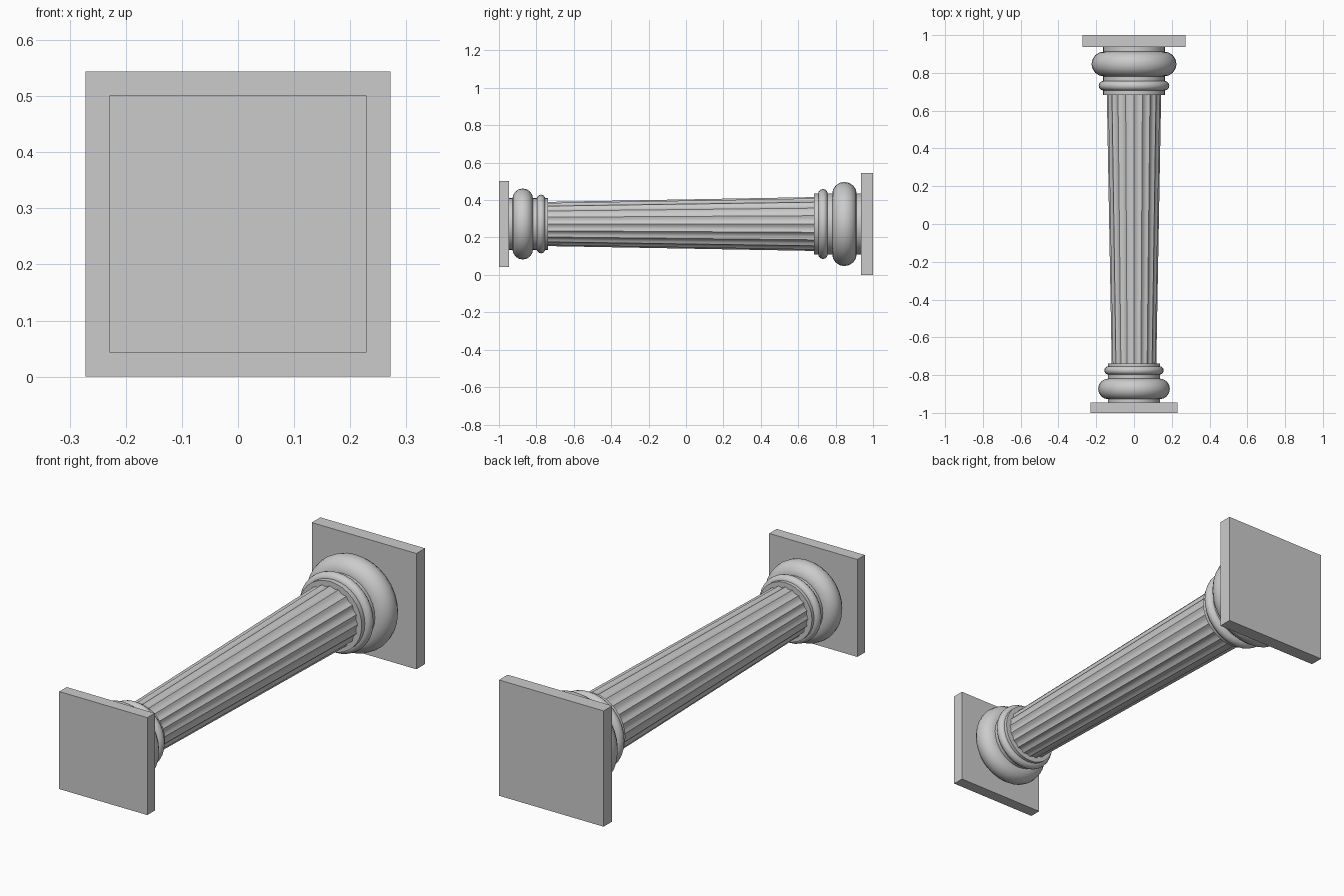
import bpy
import bmesh
from math import pi, sin, cos, radians
from mathutils import Matrix, Vector

if "Cube" in bpy.data.objects:
    bpy.data.objects.remove(bpy.data.objects["Cube"], do_unlink=True)

AXIS_Z = 0.272
SEGMENTS = 32
FLUTES = 20
FLUTE_STEPS = 6

stone = bpy.data.materials.new("grey stone")
stone.use_nodes = True
colour = (0.6, 0.6, 0.6, 1)
stone.diffuse_color = colour
stone.node_tree.nodes["Principled BSDF"].inputs["Base Color"].default_value = colour


def finish(bm, name, smooth=True):
    bmesh.ops.recalc_face_normals(bm, faces=bm.faces)
    mesh = bpy.data.meshes.new(name)
    bm.to_mesh(mesh)
    bm.free()
    mesh.materials.append(stone)
    obj = bpy.data.objects.new(name, mesh)
    bpy.context.collection.objects.link(obj)
    if smooth:
        bpy.ops.object.select_all(action="DESELECT")
        obj.select_set(True)
        bpy.context.view_layer.objects.active = obj
        bpy.ops.object.shade_smooth_by_angle(angle=radians(35))
    return obj


def ring_point(radius, angle, y):
    return Vector((radius * cos(angle), y, AXIS_Z + radius * sin(angle)))


def slab(name, y0, y1, half):
    bm = bmesh.new()
    place = Matrix.Translation((0, (y0 + y1) / 2, AXIS_Z))
    size = Matrix.Diagonal((2 * half, y1 - y0, 2 * half, 1))
    bmesh.ops.create_cube(bm, size=1, matrix=place @ size)
    finish(bm, name, smooth=False)


def loft(name, rings, closed=False):
    """Skin equal-length rings; cap the ends unless the loft closes on itself."""
    bm = bmesh.new()
    loops = [[bm.verts.new(p) for p in ring] for ring in rings]
    count = len(loops[0])
    pairs = list(zip(loops, loops[1:]))
    if closed:
        pairs.append((loops[-1], loops[0]))
    else:
        bm.faces.new(loops[0])
        bm.faces.new(loops[-1])
    for a, b in pairs:
        for i in range(count):
            j = (i + 1) % count
            bm.faces.new((a[i], a[j], b[j], b[i]))
    finish(bm, name)


def circle(radius, y):
    return [ring_point(radius, 2 * pi * i / SEGMENTS, y) for i in range(SEGMENTS)]


def collar(name, y0, y1, radius):
    loft(name, [circle(radius, y0), circle(radius, y1)])


def torus(name, y, outer, thickness):
    steps = [2 * pi * k / 16 for k in range(16)]
    loft(name, [circle(outer - thickness + thickness * cos(t), y + thickness * sin(t))
                for t in steps], closed=True)


def fluted_ring(radius, y):
    # Concave scallops between sharp ridges
    points = []
    for i in range(FLUTES * FLUTE_STEPS):
        t = (i % FLUTE_STEPS) / FLUTE_STEPS
        depth = 0.055 * sin(pi * t)
        points.append(ring_point(radius * (1 - depth), 2 * pi * i / (FLUTES * FLUTE_STEPS), y))
    return points


# Square end slabs
slab("capital_slab", -1, -0.945, 0.229)
slab("base_slab", 0.936, 1, 0.272)

# Narrow end mouldings
collar("capital_collar", -0.946, -0.738, 0.138)
torus("capital_large_ring", -0.873, 0.19, 0.055)
torus("capital_small_ring", -0.775, 0.157, 0.022)

# Wide end mouldings
collar("base_collar", 0.684, 0.937, 0.164)
torus("base_large_ring", 0.847, 0.225, 0.066)
torus("base_small_ring", 0.732, 0.187, 0.025)

# Tapered fluted shaft
loft("shaft", [fluted_ring(0.118, -0.745), fluted_ring(0.144, 0.69)])
